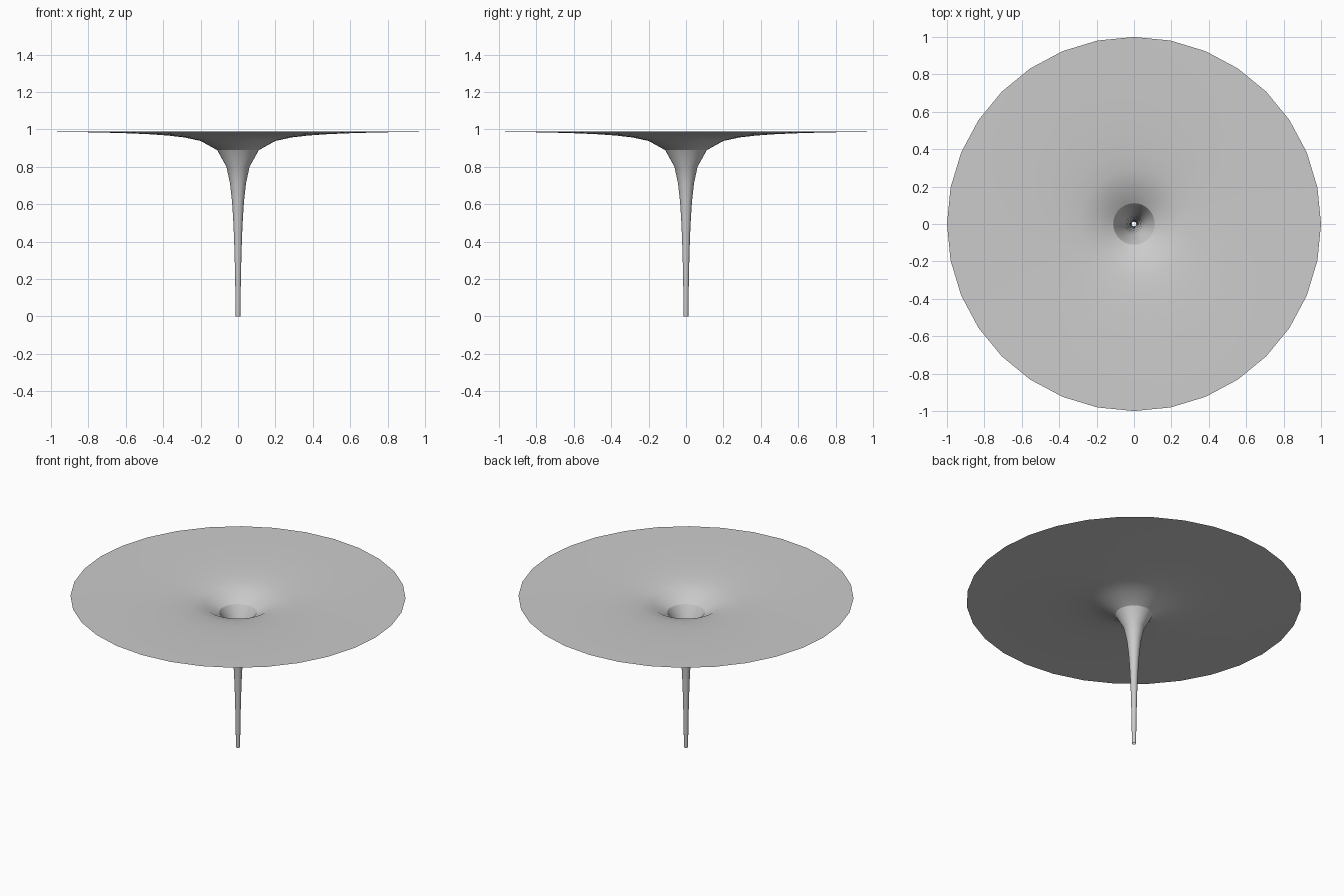
import bpy
import bmesh
from math import cos, sin, tau

SIDES = 32
RINGS = 10
KNEE = 1 / 9            # radius and depth where bell and stem meet
CURVE = KNEE * KNEE     # radius times depth is constant along the horn

if "Cube" in bpy.data.objects:
    bpy.data.objects.remove(bpy.data.objects["Cube"])

grey = bpy.data.materials.new("plain grey")
grey.use_nodes = True
colour = (0.6, 0.6, 0.6, 1)
grey.diffuse_color = colour
grey.node_tree.nodes["Principled BSDF"].inputs["Base Color"].default_value = colour


def revolve(name, profile):
    """Spin (radius, z) points, listed from bottom to top, into an open smooth shell."""
    bm = bmesh.new()
    rings = [[bm.verts.new((r * cos(tau * i / SIDES), r * sin(tau * i / SIDES), z))
              for i in range(SIDES)] for r, z in profile]
    for low, high in zip(rings, rings[1:]):
        for i in range(SIDES):
            j = (i + 1) % SIDES
            face = bm.faces.new((low[i], high[i], high[j], low[j]))
            face.smooth = True
    mesh = bpy.data.meshes.new(name)
    bm.to_mesh(mesh)
    bm.free()
    mesh.materials.append(grey)
    obj = bpy.data.objects.new(name, mesh)
    bpy.context.collection.objects.link(obj)


steps = [KNEE + (1 - KNEE) * k / RINGS for k in range(RINGS + 1)]

# Wide flared disc: even steps in radius
revolve("flared_disc", [(r, 1 - CURVE / r) for r in steps])

# Narrow stem, open at the tip: even steps in depth
revolve("hollow_stem", [(CURVE / d, 1 - d) for d in reversed(steps)])
